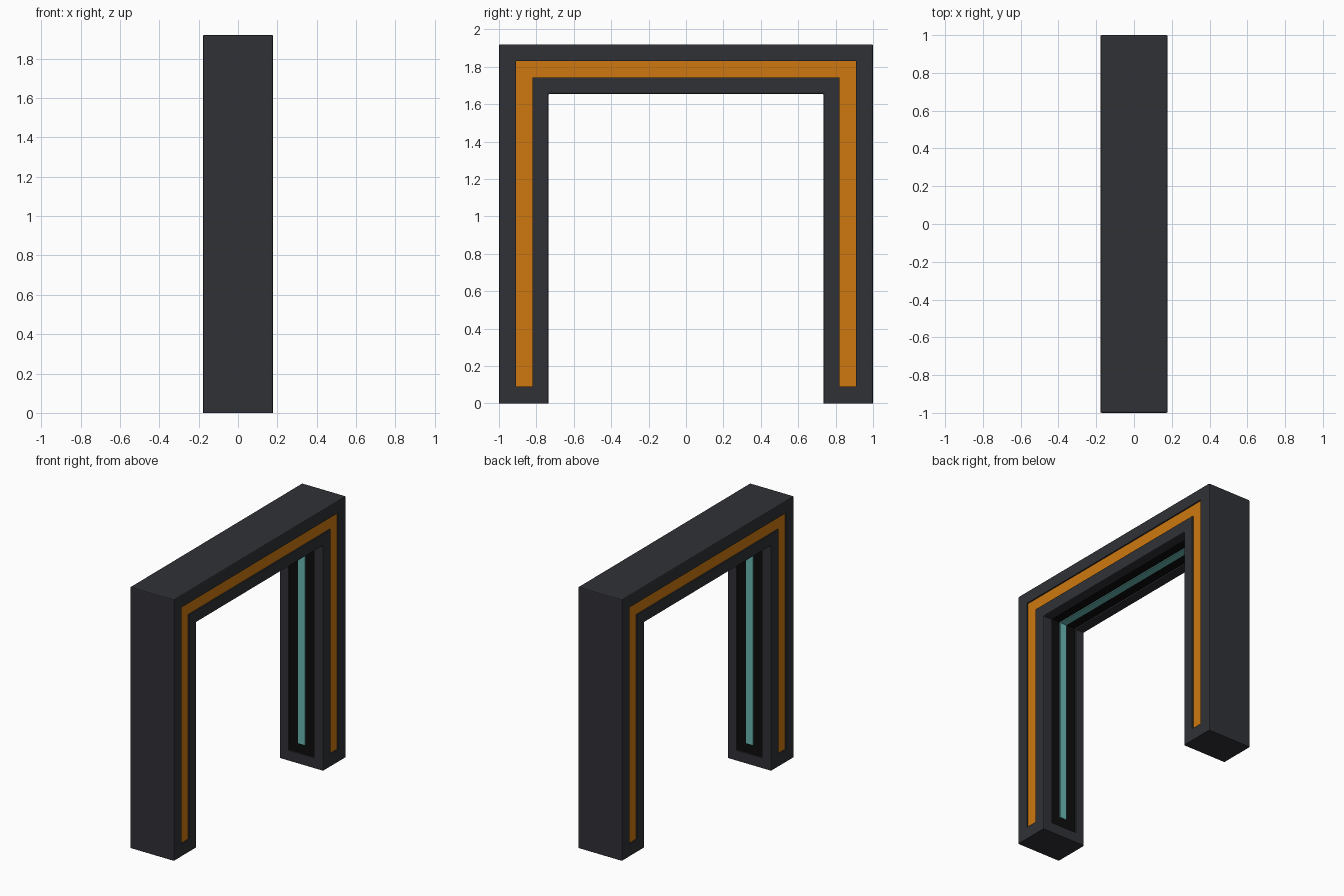
import bpy, bmesh

if "Cube" in bpy.data.objects:
    bpy.data.objects.remove(bpy.data.objects["Cube"])

HALF_X = 0.178      # half depth of the arch
RECESS = 0.012      # depth of the inlaid grooves


def material(name, rgb):
    m = bpy.data.materials.new(name)
    m.diffuse_color = (*rgb, 1)
    m.use_nodes = True
    m.node_tree.nodes["Principled BSDF"].inputs["Base Color"].default_value = m.diffuse_color
    return m


def u_prism(name, x0, x1, y_out, z_out, y_in, z_in, z_bot, mat=None, bevel=0):
    """Upside-down U profile in the YZ plane, extruded along x."""
    right = [(y_out, z_bot), (y_out, z_out)]
    inner = [(y_in, z_in), (y_in, z_bot)]
    pts = [(-y, z) for y, z in right] + right[::-1]
    pts += inner[::-1] + [(-y, z) for y, z in inner]
    bm = bmesh.new()
    face = bm.faces.new([bm.verts.new((x0, y, z)) for y, z in pts])
    ext = bmesh.ops.extrude_face_region(bm, geom=[face])
    verts = [v for v in ext["geom"] if isinstance(v, bmesh.types.BMVert)]
    bmesh.ops.translate(bm, vec=(x1 - x0, 0, 0), verts=verts)
    bmesh.ops.recalc_face_normals(bm, faces=bm.faces)
    if bevel:   # soften every edge except those around the feet
        edges = [e for e in bm.edges if any(v.co.z > z_bot + 0.01 for v in e.verts)]
        bmesh.ops.bevel(bm, geom=edges, offset=bevel, segments=2, profile=0.5,
                        affect='EDGES')
    mesh = bpy.data.meshes.new(name)
    bm.to_mesh(mesh)
    bm.free()
    ob = bpy.data.objects.new(name, mesh)
    bpy.context.collection.objects.link(ob)
    if mat:
        mesh.materials.append(mat)
    return ob


def cut(target, cutter):
    cutter.hide_render = True
    cutter.hide_set(True)
    mod = target.modifiers.new(cutter.name, 'BOOLEAN')
    mod.object = cutter
    mod.operation = 'DIFFERENCE'
    mod.solver = 'EXACT'


dark = material("dark_casing", (0.03, 0.031, 0.037))
black = material("black_lining", (0.004, 0.004, 0.004))
orange = material("orange_strip", (0.62, 0.19, 0.005))
teal = material("teal_light", (0.14, 0.48, 0.45))

# Main arch casing
frame = u_prism("arch_frame", -HALF_X, HALF_X, 1.0, 1.92, 0.735, 1.655, 0,
                dark, bevel=0.007)

# Orange strips set into grooves on both broad faces
strip = (0.91, 1.83, 0.822, 1.742, 0.09)
for side, s in (("right", 1), ("left", -1)):
    floor = s * (HALF_X - RECESS)
    cut(frame, u_prism(f"{side}_groove_cutter", *sorted((floor, s * 0.25)), *strip))
    u_prism(f"{side}_orange_strip", *sorted((floor, floor + s * 0.002)), *strip, orange)

# Black channel lining the inside of the opening
y_f, z_f = 0.735 + RECESS, 1.655 + RECESS
cut(frame, u_prism("channel_cutter", -0.105, 0.105, y_f, z_f, 0.70, 1.62, 0.075))
u_prism("channel_lining", -0.105, 0.105, y_f, z_f, y_f - 0.002, z_f - 0.002, 0.075, black)

# Glowing light strip running along the channel
u_prism("light_strip", -0.028, 0.028, y_f - 0.002, z_f - 0.002, 0.738, 1.658, 0.147, teal)
